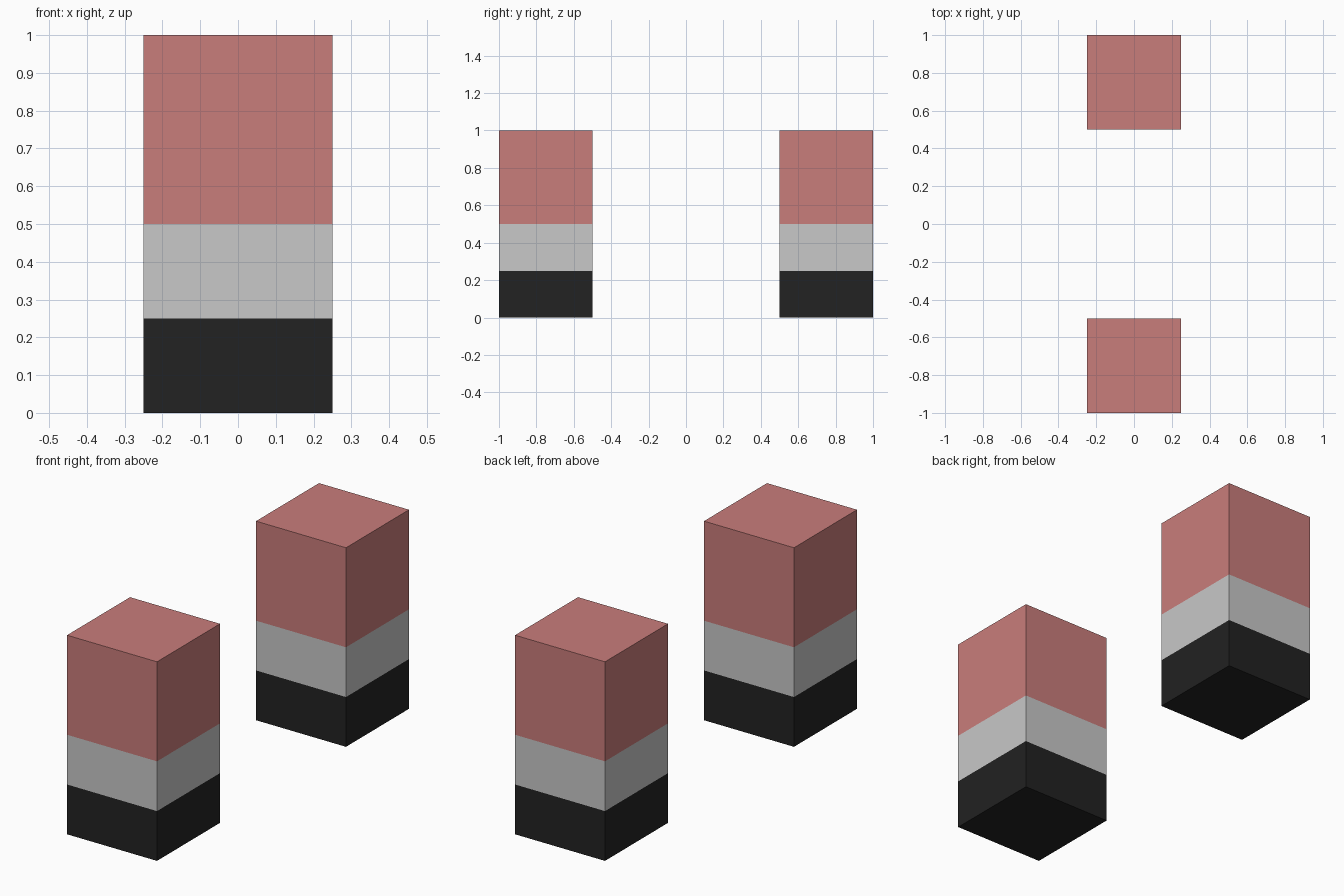
import bpy
import bmesh
from mathutils import Matrix

if "Cube" in bpy.data.objects:
    bpy.data.objects.remove(bpy.data.objects["Cube"])


def make_material(name, rgb):
    mat = bpy.data.materials.new(name)
    mat.diffuse_color = (*rgb, 1.0)
    mat.use_nodes = True
    mat.node_tree.nodes["Principled BSDF"].inputs["Base Color"].default_value = mat.diffuse_color
    return mat


# Bands from the ground up: material and the height where the band ends
BANDS = [
    (make_material("black", (0.016, 0.016, 0.016)), 0.25),
    (make_material("light_grey", (0.578, 0.578, 0.578)), 0.5),
    (make_material("dusty_red", (0.584, 0.205, 0.198)), 1.0),
]
WIDTH, HEIGHT = 0.5, 1.0


def make_post(name, y):
    bm = bmesh.new()
    bmesh.ops.create_cube(bm, size=1.0, matrix=Matrix.Translation((0, 0, HEIGHT / 2))
                          @ Matrix.Diagonal((WIDTH, WIDTH, HEIGHT, 1)))
    # Cut an edge loop at each colour change
    for _, top in BANDS[:-1]:
        bmesh.ops.bisect_plane(bm, geom=bm.verts[:] + bm.edges[:] + bm.faces[:],
                               plane_co=(0, 0, top), plane_no=(0, 0, 1))
    # Colour each face by its height
    for face in bm.faces:
        z = face.calc_center_median().z
        face.material_index = sum(z > top + 1e-4 for _, top in BANDS)
    bmesh.ops.recalc_face_normals(bm, faces=bm.faces)
    mesh = bpy.data.meshes.new(name)
    bm.to_mesh(mesh)
    bm.free()
    for mat, _ in BANDS:
        mesh.materials.append(mat)
    post = bpy.data.objects.new(name, mesh)
    post.location.y = y
    bpy.context.collection.objects.link(post)


# Two matching posts
make_post("front_post", -0.75)
make_post("back_post", 0.75)
